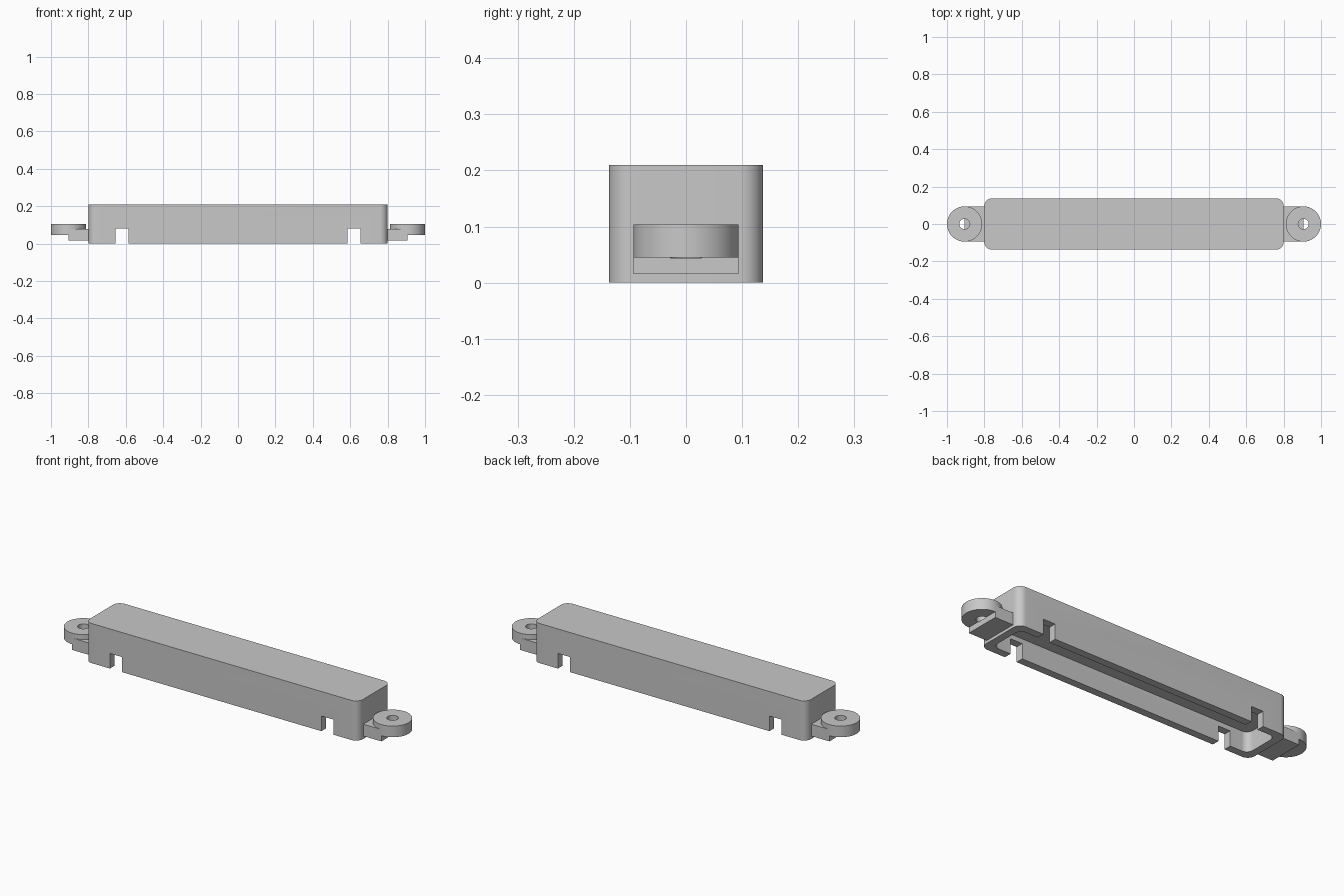
import bpy, bmesh, math

if "Cube" in bpy.data.objects:
    bpy.data.objects.remove(bpy.data.objects["Cube"])

grey = bpy.data.materials.new("neutral grey")
grey.diffuse_color = (0.58, 0.58, 0.58, 1)
grey.use_nodes = True
grey.node_tree.nodes["Principled BSDF"].inputs["Base Color"].default_value = grey.diffuse_color


def prism(name, outline, z0, z1):
    """Extrude a closed xy outline from z0 to z1."""
    bm = bmesh.new()
    base = bm.faces.new([bm.verts.new((x, y, z0)) for x, y in outline])
    top = bmesh.ops.extrude_face_region(bm, geom=[base])["geom"]
    for v in top:
        if isinstance(v, bmesh.types.BMVert):
            v.co.z = z1
    bmesh.ops.recalc_face_normals(bm, faces=bm.faces[:])
    mesh = bpy.data.meshes.new(name)
    bm.to_mesh(mesh)
    bm.free()
    mesh.materials.append(grey)
    obj = bpy.data.objects.new(name, mesh)
    bpy.context.collection.objects.link(obj)
    return obj


def rounded_rect(hx, hy, r, n=12):
    pts = []
    for k, (sx, sy) in enumerate([(1, 1), (-1, 1), (-1, -1), (1, -1)]):
        for i in range(n + 1):
            a = math.pi / 2 * (k + i / n)
            pts.append((sx * (hx - r) + r * math.cos(a), sy * (hy - r) + r * math.sin(a)))
    return pts


def rect(x0, x1, hy):
    return [(x0, -hy), (x1, -hy), (x1, hy), (x0, hy)]


def circle(cx, r, n=64):
    return [(cx + r * math.cos(2 * math.pi * i / n), r * math.sin(2 * math.pi * i / n))
            for i in range(n)]


def combine(target, tool, operation):
    """Apply a boolean and discard the tool object."""
    mod = target.modifiers.new("cut", 'BOOLEAN')
    mod.operation, mod.solver, mod.object = operation, 'EXACT', tool
    bpy.context.view_layer.objects.active = target
    bpy.ops.object.modifier_apply(modifier=mod.name)
    bpy.data.objects.remove(tool, do_unlink=True)


def smooth(obj):
    bpy.ops.object.select_all(action='DESELECT')
    obj.select_set(True)
    bpy.context.view_layer.objects.active = obj
    bpy.ops.object.shade_smooth_by_angle(angle=math.radians(30))


# Housing with a shallow cavity, open underneath
housing = prism("housing", rounded_rect(0.8, 0.137, 0.04), 0, 0.21)
combine(housing, prism("cavity", rounded_rect(0.76, 0.097, 0.035), -0.1, 0.105), 'DIFFERENCE')

# Notches through both long walls
for s in (-1, 1):
    x0, x1 = sorted((s * 0.585, s * 0.655))
    combine(housing, prism("notch", rect(x0, x1, 0.3), -0.1, 0.08), 'DIFFERENCE')
smooth(housing)

# Mounting lugs: ring on a bracket, hole cut part way into the bracket
for s, side in ((-1, "left"), (1, "right")):
    lug = prism(side + "_lug", circle(s * 0.906, 0.094), 0.045, 0.104)
    x0, x1 = sorted((s * 0.79, s * 0.906))
    combine(lug, prism("bracket", rect(x0, x1, 0.094), 0.015, 0.078), 'UNION')
    combine(lug, prism("hole", circle(s * 0.906, 0.028, 48), 0.0435, 0.2), 'DIFFERENCE')
    smooth(lug)
